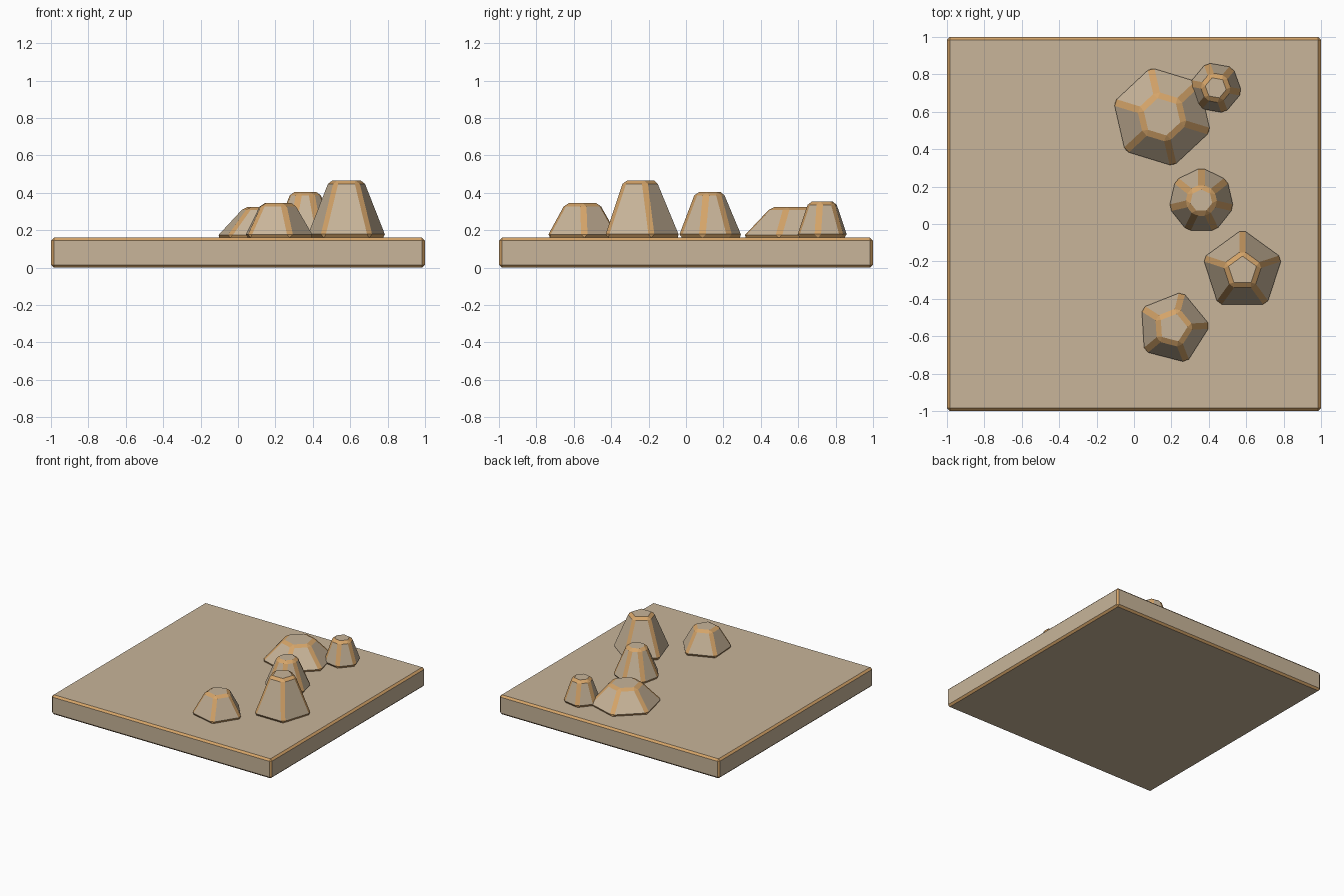
import bpy, bmesh, math
from mathutils import Matrix

if "Cube" in bpy.data.objects:
    bpy.data.objects.remove(bpy.data.objects["Cube"])


def material(name, rgb):
    m = bpy.data.materials.new(name)
    m.diffuse_color = (*rgb, 1.0)
    m.use_nodes = True
    m.node_tree.nodes["Principled BSDF"].inputs["Base Color"].default_value = m.diffuse_color
    return m


STONE = material("tan_stone", (0.58, 0.46, 0.32))
EDGE = material("worn_orange_edge", (0.66, 0.37, 0.14))


def finish(bm, name, bevel):
    """Chamfer every edge in the edge colour and make the object."""
    bmesh.ops.bevel(bm, geom=bm.edges[:], offset=bevel, offset_type='OFFSET',
                    segments=1, profile=0.5, affect='EDGES', material=1,
                    clamp_overlap=True)
    bmesh.ops.recalc_face_normals(bm, faces=bm.faces[:])
    mesh = bpy.data.meshes.new(name)
    bm.to_mesh(mesh)
    bm.free()
    mesh.materials.append(STONE)
    mesh.materials.append(EDGE)
    obj = bpy.data.objects.new(name, mesh)
    bpy.context.collection.objects.link(obj)


# square ground slab
PLATE_TOP = 0.16
bm = bmesh.new()
bmesh.ops.create_cube(bm, size=1, matrix=Matrix.Translation((0, 0, PLATE_TOP / 2))
                      @ Matrix.Diagonal((2, 2, PLATE_TOP, 1)))
finish(bm, "ground_slab", 0.015)


def rock(name, x, y, sides, r_low, r_top, top, angle):
    """Tapered prism standing on the slab; angle places one corner."""
    bm = bmesh.new()
    rings = []
    for r, z in ((r_low, PLATE_TOP), (r_top, top)):
        ring = []
        for i in range(sides):
            a = math.radians(angle) + math.tau * i / sides
            ring.append(bm.verts.new((x + r * math.cos(a), y + r * math.sin(a), z)))
        rings.append(ring)
    low, high = rings
    bm.faces.new(low[::-1])
    bm.faces.new(high)
    for i in range(sides):
        j = (i + 1) % sides
        bm.faces.new((low[i], low[j], high[j], high[i]))
    finish(bm, name, 0.02)


# five rocks along an arc on the right half
rock("rock_wide", 0.15, 0.573, 6, 0.285, 0.125, 0.325, 43)
rock("rock_small", 0.437, 0.728, 6, 0.150, 0.080, 0.355, 50)
rock("rock_seven_sided", 0.36, 0.125, 7, 0.185, 0.082, 0.405, 90)
rock("rock_tall", 0.58, -0.25, 5, 0.230, 0.103, 0.467, 90)
rock("rock_front", 0.209, -0.555, 5, 0.210, 0.102, 0.345, 75.5)
